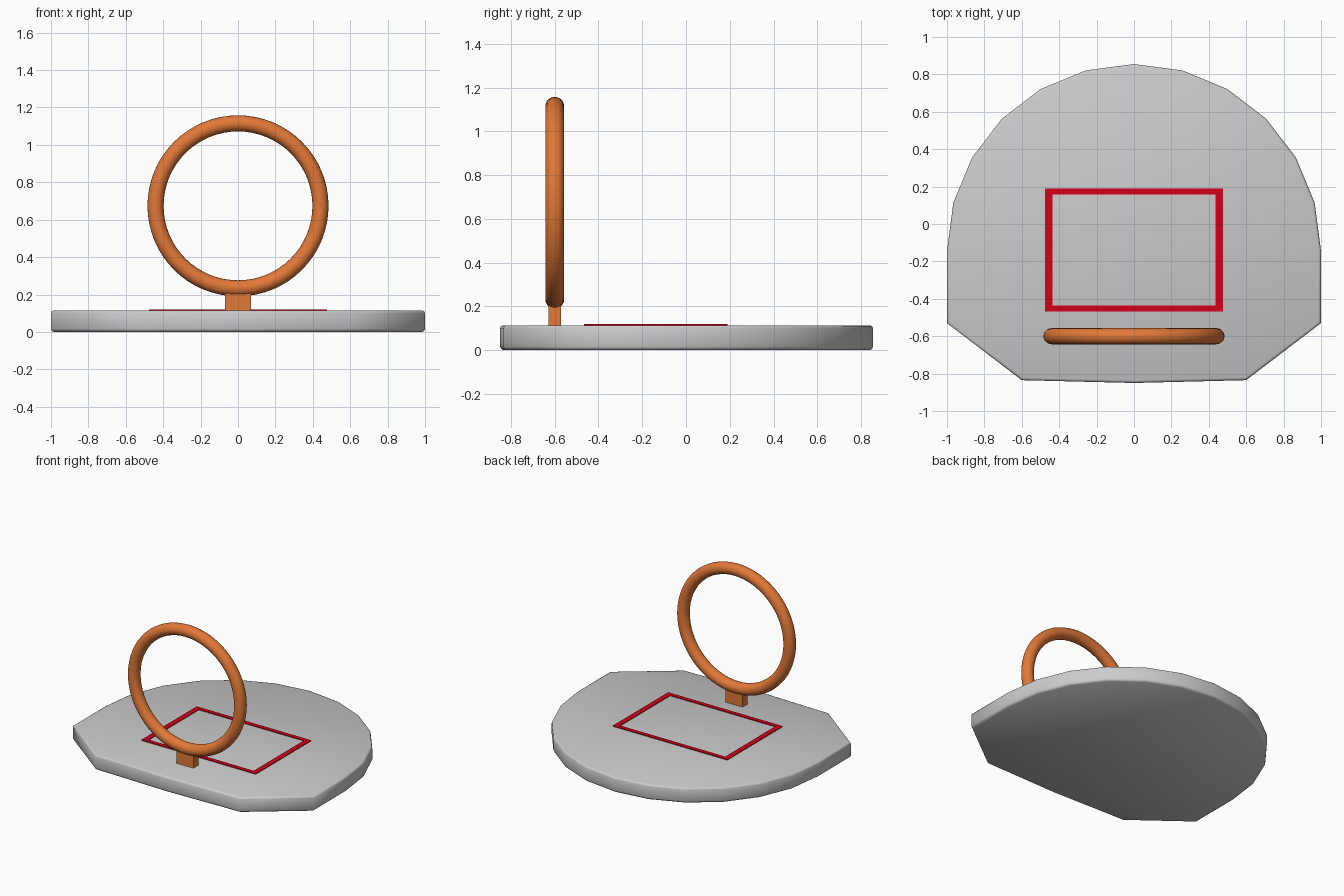
import bpy, bmesh, math

if "Cube" in bpy.data.objects:
    bpy.data.objects.remove(bpy.data.objects["Cube"])


def material(name, rgb):
    m = bpy.data.materials.new(name)
    m.diffuse_color = (*rgb, 1)
    m.use_nodes = True
    m.node_tree.nodes["Principled BSDF"].inputs["Base Color"].default_value = m.diffuse_color
    return m


def box(bm, x0, x1, y0, y1, z0, z1):
    verts = bmesh.ops.create_cube(bm, size=1)["verts"]
    for v in verts:
        v.co.x = x1 if v.co.x > 0 else x0
        v.co.y = y1 if v.co.y > 0 else y0
        v.co.z = z1 if v.co.z > 0 else z0


def finish(name, bm, mat=None):
    bmesh.ops.recalc_face_normals(bm, faces=bm.faces[:])
    me = bpy.data.meshes.new(name)
    bm.to_mesh(me)
    bm.free()
    ob = bpy.data.objects.new(name, me)
    bpy.context.collection.objects.link(ob)
    if mat:
        me.materials.append(mat)
    return ob


def smooth(ob, degrees):
    bpy.ops.object.select_all(action='DESELECT')
    ob.select_set(True)
    bpy.context.view_layer.objects.active = ob
    bpy.ops.object.shade_smooth_by_angle(angle=math.radians(degrees))


orange = material("orange_paint", (0.76, 0.19, 0.04))
red = material("red_paint", (0.65, 0.0, 0.01))

# Backboard: 24-step arc on top, clipped corners and a shallow point at the front
outline = [(math.cos(math.radians(15 * i)), -0.145 + math.sin(math.radians(15 * i)))
           for i in range(13)]
outline += [(-1, -0.53), (-0.6, -0.835), (0, -0.85), (0.6, -0.835), (1, -0.53)]
bm = bmesh.new()
face = bm.faces.new([bm.verts.new((x, y, 0.003)) for x, y in outline])
ext = bmesh.ops.extrude_face_region(bm, geom=[face])["geom"]
for v in ext:
    if isinstance(v, bmesh.types.BMVert):
        v.co.z = 0.114
rim = [e for e in bm.edges if abs(e.verts[0].co.z - e.verts[1].co.z) < 1e-5]
bmesh.ops.recalc_face_normals(bm, faces=bm.faces[:])
bmesh.ops.bevel(bm, geom=rim, offset=0.014, segments=2, profile=0.5, affect='EDGES')
for v in bm.verts:
    if v.co.z < 0.004:
        v.co.z = 0
board = finish("backboard", bm)
smooth(board, 60)

# Target rectangle: four thin painted bars
bm = bmesh.new()
X, W, Y0, Y1, H = 0.475, 0.038, -0.467, 0.189, 0.03
for s in (-1, 1):
    a, b = sorted((s * X, s * (X - W)))
    box(bm, a, b, Y0, Y1, 0.105, 0.12)
for y in (Y0, Y1 - H):
    box(bm, W - X, X - W, y, y + H, 0.105, 0.12)
finish("target_frame", bm, red)

# Hoop standing out from the board
bpy.ops.mesh.primitive_torus_add(location=(0, -0.6, 0.674), rotation=(math.pi / 2, 0, 0),
                                 major_radius=0.441, minor_radius=0.043,
                                 major_segments=64, minor_segments=20)
hoop = bpy.context.object
hoop.name = "hoop"
hoop.data.materials.append(orange)
smooth(hoop, 60)

# Bracket joining hoop and board
bm = bmesh.new()
box(bm, -0.07, 0.07, -0.629, -0.571, 0.1, 0.225)
finish("hoop_bracket", bm, orange)
